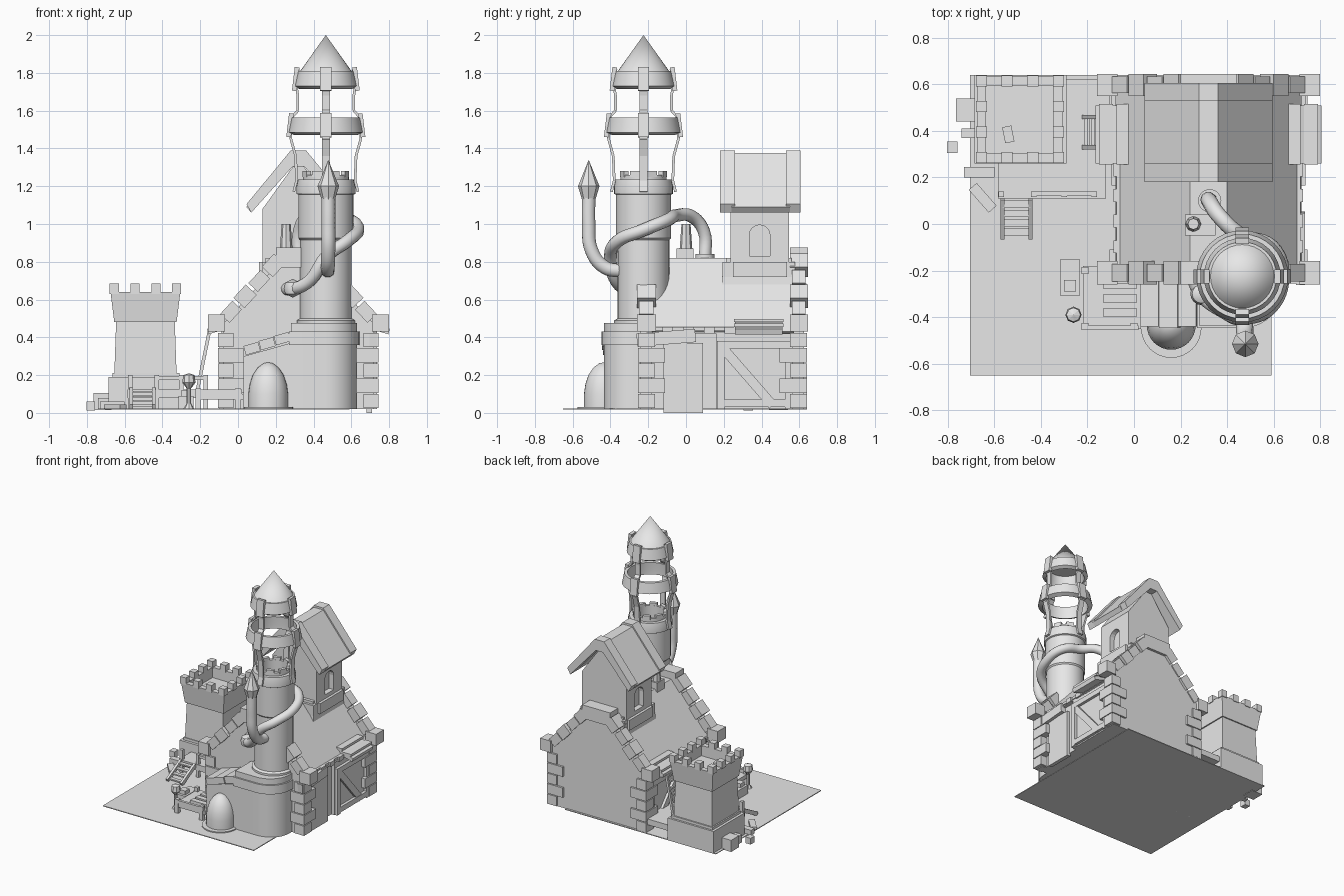
import bpy, bmesh, math, random
from mathutils import Vector, Matrix

cube = bpy.data.objects.get("Cube")
if cube:
    bpy.data.objects.remove(cube)
random.seed(4)

stone = bpy.data.materials.new("plain_grey")
stone.use_nodes = True
stone.diffuse_color = (0.8, 0.8, 0.8, 1)
stone.node_tree.nodes["Principled BSDF"].inputs["Base Color"].default_value = (0.8, 0.8, 0.8, 1)


def finish(name, bm, smooth=False):
    bmesh.ops.recalc_face_normals(bm, faces=bm.faces)
    mesh = bpy.data.meshes.new(name)
    bm.to_mesh(mesh)
    bm.free()
    mesh.materials.append(stone)
    if smooth:
        mesh.polygons.foreach_set("use_smooth", [True] * len(mesh.polygons))
        mesh.set_sharp_from_angle(angle=math.radians(35))
    obj = bpy.data.objects.new(name, mesh)
    bpy.context.collection.objects.link(obj)
    return obj


def box(name, x, y, z, turn=0):
    """Box from three (low, high) ranges."""
    bm = bmesh.new()
    mid = Vector([(a + b) / 2 for a, b in (x, y, z)])
    size = [b - a for a, b in (x, y, z)] + [1]
    bmesh.ops.create_cube(bm, size=1, matrix=Matrix.Translation(mid)
                          @ Matrix.Rotation(turn, 4, 'Z') @ Matrix.Diagonal(size))
    return finish(name, bm)


def beam(name, p, q, wide, thick, side=(0, 1, 0)):
    """Box between two points; 'side' is the direction of its width."""
    p, q = Vector(p), Vector(q)
    along = (q - p).normalized()
    side = Vector(side)
    up = along.cross(side).normalized()
    side = up.cross(along)
    rot = Matrix((along, side, up)).transposed().to_4x4()
    bm = bmesh.new()
    bmesh.ops.create_cube(bm, size=1, matrix=Matrix.Translation((p + q) / 2) @ rot
                          @ Matrix.Diagonal(((q - p).length, wide, thick, 1)))
    return finish(name, bm)


def prism(name, pts, axis, low, high, smooth=False):
    """Extrude a 2D outline along an axis."""
    put = {'x': lambda a, b, h: (h, a, b), 'y': lambda a, b, h: (a, h, b),
           'z': lambda a, b, h: (a, b, h)}[axis]
    bm = bmesh.new()
    face = bm.faces.new([bm.verts.new(put(a, b, low)) for a, b in pts])
    out = bmesh.ops.extrude_face_region(bm, geom=[face])
    bmesh.ops.translate(bm, vec=put(0, 0, high - low),
                        verts=[v for v in out["geom"] if isinstance(v, bmesh.types.BMVert)])
    return finish(name, bm, smooth)


def lathe(name, profile, centre, seg=32, turn=0.0, closed=False, smooth=True):
    """Spin (radius, height) points around a vertical line."""
    bm = bmesh.new()
    rings = []
    for r, z in profile:
        rings.append([bm.verts.new((centre[0] + r * math.cos(turn + k * math.tau / seg),
                                    centre[1] + r * math.sin(turn + k * math.tau / seg), z))
                      for k in range(seg)])
    pairs = list(zip(rings, rings[1:] + rings[:1])) if closed else list(zip(rings, rings[1:]))
    for a, b in pairs:
        for k in range(seg):
            bm.faces.new((a[k], a[k - 1], b[k - 1], b[k]))
    if not closed:
        bm.faces.new(rings[0])
        bm.faces.new(rings[-1])
    bmesh.ops.remove_doubles(bm, verts=bm.verts, dist=0.0002)
    return finish(name, bm, smooth)


def pipe(name, pts, radius):
    """Smooth round pipe through the points."""
    curve = bpy.data.curves.new(name, 'CURVE')
    curve.dimensions = '3D'
    curve.bevel_depth, curve.bevel_resolution, curve.use_fill_caps = radius, 3, True
    spline = curve.splines.new('BEZIER')
    spline.resolution_u = 6
    spline.bezier_points.add(len(pts) - 1)
    for bp, p in zip(spline.bezier_points, pts):
        bp.co = p
        bp.handle_left_type = bp.handle_right_type = 'AUTO'
    curve.materials.append(stone)
    obj = bpy.data.objects.new(name, curve)
    bpy.context.collection.objects.link(obj)


# Ground
box("ground", (-0.705, 0.59), (-0.65, 0.64), (0.018, 0.024))

# Main hall: walls, roof and gable parapets, mirrored about x = MID
MID = 0.32
hall = [(-0.05, 0.02), (-0.05, 0.44), (0.25, 0.79), (0.39, 0.79), (0.69, 0.44), (0.69, 0.02)]
prism("hall_walls", hall, 'y', -0.18, 0.58)
roof = [(-0.08, 0.43), (0.24, 0.82), (0.4, 0.82), (0.72, 0.43), (0.69, 0.42), (0.39, 0.78),
        (0.25, 0.78), (-0.05, 0.42)]
prism("hall_roof", roof, 'y', -0.19, 0.59)
gable = [(-0.08, 0.02), (-0.08, 0.47), (0.24, 0.82), (0.4, 0.82), (0.72, 0.47), (0.72, 0.02)]
for name, y0, y1 in (("front", -0.24, -0.18), ("back", 0.57, 0.625)):
    prism(name + "_gable", gable, 'y', y0, y1)
    box(name + "_peak_stone", (0.2, 0.44), (y0 - 0.02, y1 + 0.02), (0.77, 0.875))
    for s in (-1, 1):
        box(name + "_eave_stone", tuple(sorted((MID + s * 0.39, MID + s * 0.48))),
            (y0 - 0.02, y1 + 0.02), (0.43, 0.52))
        for k in range(4):
            grow = 0.02 if k % 2 else 0.008
            a, b = 0.39 - 0.075 * k, 0.325 - 0.075 * k
            beam(name + "_coping_stone", (MID + s * a, (y0 + y1) / 2, 0.5 + 0.082 * k),
                 (MID + s * b, (y0 + y1) / 2, 0.57 + 0.082 * k), y1 - y0 + 2 * grow, 0.06 + grow)
        for k in range(5):
            reach = 0.13 if k % 2 else 0.075
            ys = (y0 - 0.015, y0 + reach) if y0 < 0 else (y1 - reach, y1 + 0.015)
            box(name + "_corner_stone", tuple(sorted((MID + s * (0.42 - reach), MID + s * 0.425))),
                ys, (0.025 + 0.081 * k, 0.1 + 0.081 * k))

# Shingle edges along both eaves
for s in (-1, 1):
    for k in range(8):
        box("eave_shingle", tuple(sorted((MID + s * 0.36, MID + s * (0.395 + 0.012 * (k % 2))))),
            (-0.18 + 0.055 * k, -0.125 + 0.055 * k), (0.42, 0.455))

# Side panel and timber rail on the left flank
box("side_panel", (0.68, 0.71), (-0.12, 0.09), (0.0, 0.37))
beam("side_rail", (0.715, -0.26, 0.385), (0.715, 0.05, 0.41), 0.04, 0.07, (1, 0, 0))

# Side bays with slatted roofs and braces
for s in (-1, 1):
    box("side_bay", tuple(sorted((MID + s * 0.3, MID + s * 0.395))), (0.16, 0.57), (0.02, 0.42))
    outer = MID + s * 0.402
    for y in (0.185, 0.545):
        beam("bay_post", (outer, y, 0.02), (outer, y, 0.38), 0.04, 0.03)
    for z in (0.05, 0.36):
        beam("bay_rail", (outer, 0.17, z), (outer, 0.56, z), 0.03, 0.04, (1, 0, 0))
    beam("bay_brace", (outer, 0.19, 0.35), (outer, 0.46, 0.04), 0.025, 0.05, (1, 0, 0))
    beam("bay_roof", (MID + s * 0.48, 0.385, 0.43), (MID + s * 0.2, 0.385, 0.52), 0.25, 0.03)
    for k in range(3):
        x = 0.44 - 0.075 * k
        beam("bay_roof_slat", (MID + s * x, 0.255, 0.465 + 0.024 * k),
             (MID + s * x, 0.515, 0.465 + 0.024 * k), 0.06, 0.018, (1, 0, 0))

# Dormer turret with arched windows
lathe("dormer_base", [(0.31, 0.47), (0.27, 0.72), (0.27, 0.8), (0.245, 0.8), (0.245, 0.82)],
      (MID, 0.385), 4, math.pi / 4, smooth=False).scale = (1, 1, 1)
dormer = [(0.13, 0.66), (0.13, 1.08), (0.31, 1.33), (0.33, 1.33), (0.51, 1.08), (0.51, 0.66)]
turret = prism("dormer_walls", dormer, 'y', 0.235, 0.545)
box("dormer_band", (0.11, 0.53), (0.25, 0.535), (0.72, 0.8))
arch = [(0.335, 0.83), (0.445, 0.83)] + [(0.39 + 0.055 * math.cos(a * math.pi / 8),
        0.94 + 0.055 * math.sin(a * math.pi / 8)) for a in range(9)]
for s in (-1, 1):
    low, high = sorted((MID + s * 0.15, MID + s * 0.25))
    cutter = prism("window_cutter", arch, 'x', low, high)
    cutter.hide_render = True
    cutter.hide_viewport = True
    cut = turret.modifiers.new("window", 'BOOLEAN')
    cut.operation, cut.object, cut.solver = 'DIFFERENCE', cutter, 'EXACT'


def chevron(name, y0, y1, low, grow):
    top = [(0.045, 1.09), (0.28, 1.375), (0.36, 1.375), (0.595, 1.09)]
    under = [(0.57, 1.06), (0.35, 1.375 - low), (0.29, 1.375 - low), (0.07, 1.06)]
    prism(name, [(x, z + grow) for x, z in top] + under, 'y', y0, y1)


chevron("dormer_roof", 0.24, 0.55, 0.05, 0)
chevron("dormer_front_trim", 0.18, 0.26, 0.07, 0.015)
chevron("dormer_back_trim", 0.53, 0.605, 0.07, 0.015)

# Round tower base and porch
TX, TY = 0.465, -0.225


def rounded(r, left):
    arc = [(TX + r * math.sin(a * math.pi / 20), -0.27 - r * math.cos(a * math.pi / 20))
           for a in range(11)]
    return [(left, -0.16), (left, -0.27 - r)] + arc + [(TX + r, -0.16)]


prism("tower_base", rounded(0.165, 0.28), 'z', 0.02, 0.36, True)
prism("tower_base_band", rounded(0.177, 0.27), 'z', 0.36, 0.43, True)
prism("tower_base_cap", rounded(0.165, 0.28), 'z', 0.43, 0.475, True)
prism("porch_walls", [(0.03, 0.02), (0.03, 0.3), (0.28, 0.37), (0.28, 0.02)], 'y', -0.43, -0.2)
for k in range(3):
    x = 0.035 + 0.08 * k
    beam("porch_roof_plank", (x, -0.34, 0.33 + 0.026 * k), (x + 0.078, -0.34, 0.352 + 0.026 * k),
         0.2 + 0.012 * (k % 2), 0.05)

# Domed doorway
lathe("door_dome", [(0.105, 0.02), (0.105, 0.1), (0.098, 0.15), (0.082, 0.2), (0.055, 0.24),
                    (0.025, 0.262), (0.0, 0.268)], (0.16, -0.435))
lathe("door_step", [(0.13, 0.018), (0.13, 0.032)], (0.16, -0.445))

# Tower shaft with hollow crown
lathe("tower_shaft", [(0.155, 0.4), (0.155, 0.49), (0.137, 0.5), (0.137, 0.915), (0.146, 0.925),
                      (0.146, 1.155), (0.156, 1.16), (0.156, 1.2), (0.148, 1.235), (0.122, 1.235),
                      (0.122, 1.26), (0.098, 1.26), (0.098, 1.15), (0.0, 1.15)], (TX, TY))
for k in range(8):
    a = (k + 0.5) * math.pi / 4
    p = Vector((TX + 0.11 * math.cos(a), TY + 0.11 * math.sin(a), 1.25))
    beam("crown_tooth", p, p + Vector((0, 0, 0.03)), 0.055, 0.025, (-math.sin(a), math.cos(a), 0))

# Lantern rings, cone and four curved straps
lathe("lower_ring", [(0.165, 1.47), (0.198, 1.485), (0.182, 1.565), (0.16, 1.565),
                     (0.165, 1.5)], (TX, TY), closed=True)
lathe("upper_ring", [(0.14, 1.715), (0.165, 1.73), (0.148, 1.81), (0.12, 1.81),
                     (0.13, 1.74)], (TX, TY), closed=True)
lathe("spire", [(0.145, 1.8), (0.132, 1.815), (0.0, 2.0)], (TX, TY))
strap = [(0.17, 1.17), (0.155, 1.23), (0.16, 1.36), (0.185, 1.45), (0.185, 1.56), (0.148, 1.6),
         (0.148, 1.68), (0.16, 1.75), (0.145, 1.82)]
for k in range(4):
    c, s = math.cos(k * math.pi / 2), math.sin(k * math.pi / 2)
    spots = [Vector((TX + r * c, TY + r * s, z)) for r, z in strap]
    for p, q in zip(spots, spots[1:]):
        beam("lantern_strap", p, q, 0.042, 0.014, (-s, c, 0))
    for r, z in ((0.197, 1.47), (0.167, 1.715)):
        beam("ring_clamp", (TX + r * c, TY + r * s, z - 0.01),
             (TX + (r - 0.015) * c, TY + (r - 0.015) * s, z + 0.115), 0.06, 0.025, (-s, c, 0))

# Chimney pipe with pointed head, and the pipe winding round the tower
pipe("chimney_pipe", [(0.475, -0.33, 0.75), (0.475, -0.43, 0.77), (0.478, -0.5, 0.86),
                      (0.478, -0.515, 1.0), (0.478, -0.515, 1.15)], 0.037)
lathe("chimney_head", [(0.036, 1.13), (0.057, 1.2), (0.0, 1.34)], (0.478, -0.515), 8, smooth=False)
pipe("winding_pipe", [(0.325, 0.1, 0.8), (0.325, 0.095, 0.96), (0.37, 0.03, 1.04),
                      (0.46, -0.05, 1.045), (0.59, -0.1, 1.02), (0.635, -0.22, 0.97),
                      (0.58, -0.36, 0.91), (0.47, -0.4, 0.83), (0.38, -0.37, 0.7),
                      (0.29, -0.3, 0.655), (0.25, -0.2, 0.66)], 0.034)
lathe("pipe_flange", [(0.05, 0.81), (0.05, 0.84)], (0.325, 0.1), 16)
lathe("pipe_collar", [(0.0, 0.61), (0.04, 0.63), (0.048, 0.66), (0.04, 0.69), (0.0, 0.71)],
      (0.29, -0.3), 16)
box("roof_stack_base", (0.22, 0.35), (-0.05, 0.04), (0.74, 0.87))
lathe("roof_stack", [(0.034, 0.86), (0.024, 1.0)], (0.255, 0.0), 8, smooth=False)

# Square watch tower with battlements
WX, WY, ROOT2 = -0.49, 0.45, math.sqrt(2)
box("watch_plinth", (-0.685, -0.29), (0.26, 0.64), (0.02, 0.19))
box("watch_plinth_cap", (-0.665, -0.31), (0.28, 0.625), (0.19, 0.21))
lathe("watch_shaft", [(0.165 * ROOT2, 0.2), (0.155 * ROOT2, 0.49)], (WX, WY), 4, math.pi / 4, smooth=False)
lathe("watch_crown", [(r * ROOT2, z) for r, z in ((0.165, 0.48), (0.185, 0.64), (0.145, 0.64),
                      (0.145, 0.56), (0.0, 0.56))], (WX, WY), 4, math.pi / 4, smooth=False)
for i in range(4):
    for j in range(4):
        if i in (0, 3) or j in (0, 3):
            x, y = WX + 0.11 * (i - 1.5), WY + 0.11 * (j - 1.5)
            box("battlement", (x - 0.024, x + 0.024), (y - 0.024, y + 0.024), (0.63, 0.685))
box("loose_brick", (-0.56, -0.52), (0.35, 0.42), (0.56, 0.6), 0.2)

# Deck, rails, stair and ladder beside the watch tower
box("deck_front", (-0.585, -0.12), (0.11, 0.26), (0.08, 0.125))
box("deck_side", (-0.29, -0.06), (0.26, 0.62), (0.08, 0.125))
for x in (-0.57, -0.43, -0.3, -0.17):
    box("deck_post", (x - 0.012, x + 0.012), (0.115, 0.14), (0.02, 0.2))
beam("deck_rail", (-0.435, 0.13, 0.185), (-0.16, 0.13, 0.185), 0.02, 0.02)
for x in (-0.565, -0.445):
    beam("stair_stringer", (x, -0.06, 0.03), (x, 0.11, 0.12), 0.018, 0.03, (1, 0, 0))
for k in range(4):
    box("stair_tread", (-0.565, -0.445), (-0.05 + 0.04 * k, -0.02 + 0.04 * k),
        (0.035 + 0.024 * k, 0.045 + 0.024 * k))
for y in (0.33, 0.46):
    beam("ladder_side", (-0.215, y, 0.12), (-0.15, y, 0.44), 0.018, 0.018)
for k in range(6):
    x, z = -0.205 + 0.01 * k, 0.165 + 0.049 * k
    beam("ladder_rung", (x, 0.33, z), (x, 0.46, z), 0.014, 0.014, (1, 0, 0))

# Front platform with planks, crate and lamp post
box("front_platform", (-0.22, 0.03), (-0.45, -0.18), (0.07, 0.1))
for k in range(3):
    box("platform_plank", (-0.13, 0.01), (-0.4 + 0.06 * k, -0.36 + 0.06 * k), (0.1, 0.125))
for x in (-0.21, 0.0):
    for y in (-0.44, -0.2):
        box("platform_leg", (x - 0.015, x + 0.015), (y - 0.015, y + 0.015), (0.02, 0.13))
box("platform_beam", (-0.2, 0.02), (-0.455, -0.435), (0.1, 0.125))
box("crate", (-0.315, -0.235), (-0.31, -0.15), (0.02, 0.09))
box("crate_lid", (-0.3, -0.25), (-0.29, -0.24), (0.09, 0.12))
lathe("lamp_post", [(0.03, 0.02), (0.012, 0.05), (0.012, 0.13), (0.035, 0.16), (0.03, 0.2),
                    (0.0, 0.21)], (-0.26, -0.39), 8, smooth=False)

# Loose stones and planks near the watch tower
box("large_stone", (-0.765, -0.67), (0.44, 0.54), (0.015, 0.105))
box("small_stone", (-0.803, -0.758), (0.305, 0.355), (0.012, 0.06))
box("side_stone", (-0.74, -0.67), (0.37, 0.41), (0.02, 0.08))
box("low_plank", (-0.73, -0.6), (0.2, 0.245), (0.02, 0.06))
box("fallen_plank", (-0.715, -0.585), (0.09, 0.135), (0.024, 0.045), -0.85)
